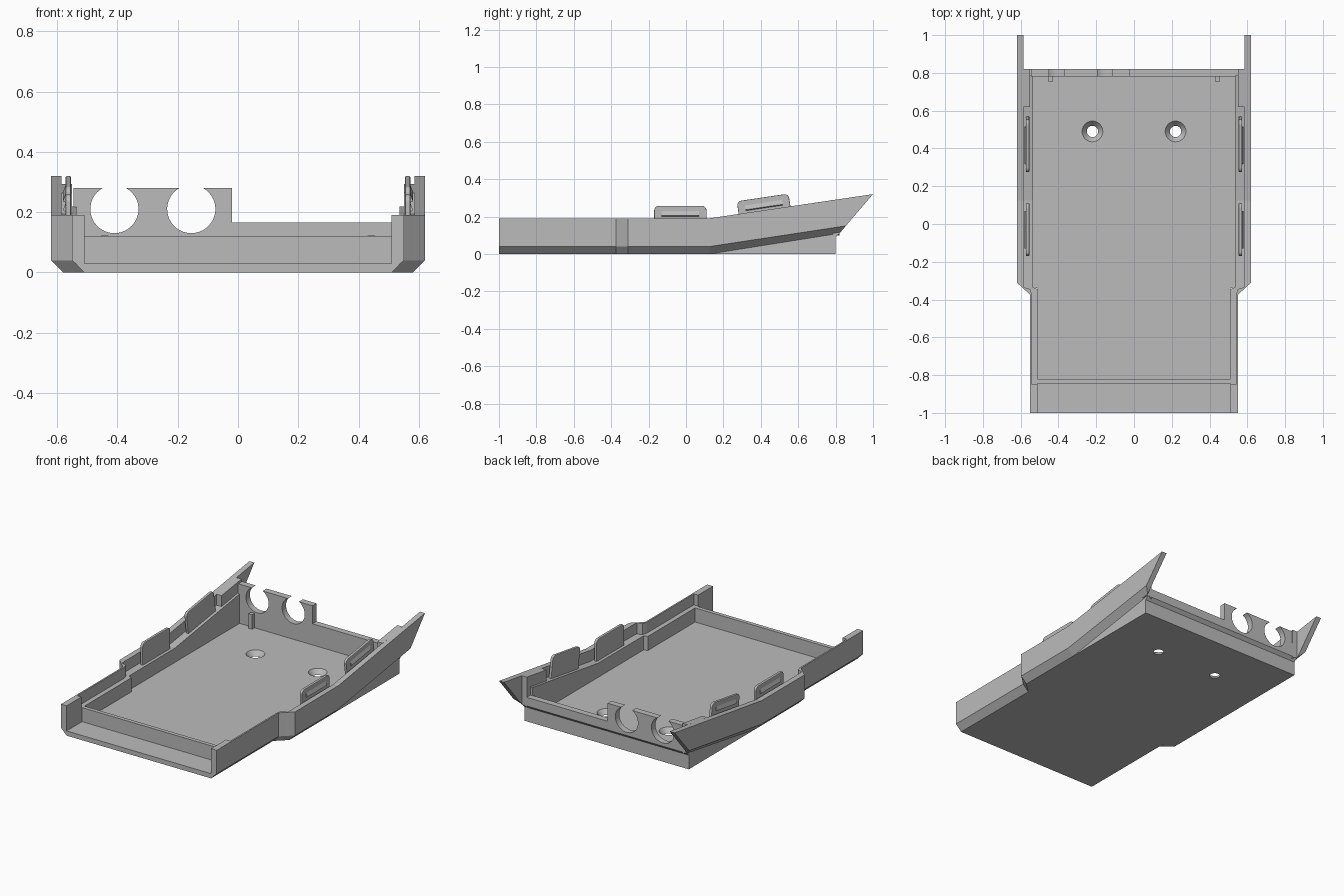
import bpy, bmesh, math
from mathutils import Matrix, Vector

cube = bpy.data.objects.get("Cube")
if cube:
    bpy.data.objects.remove(cube)

grey = bpy.data.materials.new("plain_grey")
grey.use_nodes = True
grey.diffuse_color = (0.5, 0.5, 0.5, 1)
grey.node_tree.nodes["Principled BSDF"].inputs["Base Color"].default_value = (0.5, 0.5, 0.5, 1)


def loft(name, sections, mirror=False, bevel=0):
    """Skin a row of matching closed sections and cap both ends."""
    bm = bmesh.new()
    rings = [[bm.verts.new(p) for p in s] for s in sections]
    n = len(rings[0])
    for a, b in zip(rings, rings[1:]):
        for i in range(n):
            j = (i + 1) % n
            bm.faces.new((a[i], a[j], b[j], b[i]))
    bm.faces.new(rings[0])
    bm.faces.new(rings[-1])
    bmesh.ops.remove_doubles(bm, verts=bm.verts, dist=1e-5)
    bmesh.ops.recalc_face_normals(bm, faces=bm.faces)
    mesh = bpy.data.meshes.new(name)
    bm.to_mesh(mesh)
    bm.free()
    mesh.materials.append(grey)
    ob = bpy.data.objects.new(name, mesh)
    bpy.context.collection.objects.link(ob)
    if bevel:
        mod = ob.modifiers.new("soft_edges", 'BEVEL')
        mod.width, mod.segments = bevel, 2
    if mirror:
        ob.modifiers.new("both_sides", 'MIRROR').use_mirror_merge = False
    return ob


def box(name, x, y, z, mirror=False):
    return loft(name, [[(x[0], v, z[0]), (x[1], v, z[0]), (x[1], v, z[1]), (x[0], v, z[1])]
                       for v in y], mirror)


# Heights along the length: everything rises towards the back
SLOPE, CH = 0.148, 0.04


def rise(y):
    return max(0, y - 0.12) * SLOPE


def keel(y):
    return max(0, y - 0.13) * 0.16


# Floor with two countersunk holes
outline = [(0.51, -1), (0.51, -0.34), (0.535, -0.34), (0.535, 0.79)]
outline += [(-x, y) for x, y in reversed(outline)]
floor = loft("floor", [[(x, y, z) for x, y in outline] for z in (0, 0.03)])
for side in (-1, 1):
    rings = []
    for r, z in ((0.0217, -0.01), (0.0633, 0.04)):
        rings.append([(side * 0.22 + r * math.cos(k * math.tau / 32),
                       0.49 + r * math.sin(k * math.tau / 32), z) for k in range(32)])
    cutter = loft("hole_cutter", rings)
    cutter.hide_render = True
    mod = floor.modifiers.new("hole", 'BOOLEAN')
    mod.operation, mod.solver, mod.object = 'DIFFERENCE', 'EXACT', cutter
    bpy.context.view_layer.objects.active = floor
    bpy.ops.object.modifier_apply(modifier=mod.name)
    bpy.data.objects.remove(cutter)


# Side walls: stations of (y, outer x, wall inner x, ledge inner x)
front = [(-1, 0.55, 0.54, 0.51), (-0.85, 0.55, 0.54, 0.51)]
middle = [(-0.375, 0.55, 0.54, 0.51), (-0.345, 0.582, 0.55, 0.51),
          (-0.335, 0.593, 0.582, 0.535), (-0.31, 0.62, 0.585, 0.535),
          (0.125, 0.62, 0.585, 0.535)]
back = [(0.785, 0.62, 0.585, 0.535)]


def wall_section(y, xo, w, xi, slant=False):
    zb, zt = keel(y), 0.32 if slant else 0.19 + rise(y)
    pts = [(w, zb + CH - (xo - w)), (xo, zb + CH), (xo, zt), (w, zt)]
    return [(x, y + (z - 0.11) * 0.857 if slant else y, z) for x, z in pts]


def ledge_section(y, xo, w, xi, top=None):
    zb, zt = keel(y), top or 0.12 + rise(y)
    pts = [(xi, 0), (xo - CH, 0), (xo - CH, zb + 0.0002),
           (w, zb + CH - (xo - w) + 0.0004), (w, zt), (xi, zt)]
    return [(x, y, z) for x, z in pts]


loft("side_wall", [wall_section(*s) for s in front + middle]
     + [wall_section(0.82, 0.62, 0.585, 0, slant=True)], mirror=True)
loft("side_ledge", [ledge_section(*s) for s in front[1:] + middle + back], mirror=True)
loft("front_post", [ledge_section(*s, top=0.19) for s in front], mirror=True)

# Thick rear end of each side wall
loft("rear_corner_block", [[(0.55, y, 0.1), (0.587, y, 0.12),
                            (0.587, y, 0.19 + rise(y)), (0.55, y, 0.19 + rise(y))]
                           for y in (0.62, 0.82)], mirror=True)

# Low wall behind the front shelf
box("front_wall", (-0.515, 0.515), (-0.845, -0.82), (0.02, 0.12))

# Rear wall: stepped top with two round openings
R, ZC, TOP = 0.08, 0.21, 0.28
gap = math.asin((TOP - ZC) / R)
profile = [(-0.587, 0.11), (-0.587, 0.2), (-0.545, 0.2), (-0.545, TOP)]
for cx in (-0.41, -0.155):
    start, sweep = math.pi - gap, math.pi + 2 * gap
    for k in range(33):
        a = start + sweep * k / 32
        profile.append((cx + R * math.cos(a), ZC + R * math.sin(a)))
profile += [(-0.02, TOP), (-0.02, 0.165), (0.587, 0.165), (0.587, 0.11)]
loft("rear_wall", [[(x, y, z) for x, z in profile] for y in (0.78, 0.82)])
base = [(0.78, 0), (0.80, 0), (0.80, 0.09), (0.82, 0.11), (0.78, 0.11)]
loft("rear_base", [[(x, y, z) for y, z in base] for x in (-0.58, 0.58)])

# Small pegs against the rear wall
box("rear_peg", (0.43, 0.455), (0.755, 0.785), (0.03, 0.122), mirror=True)


# Clip tabs with a snap rib on the outer face
def clip(name, y0, tilt):
    place = Matrix.Translation((0, y0, 0.12 + rise(y0))) @ Matrix.Rotation(tilt, 4, 'X')
    rad, half, top = 0.025, 0.14, 0.138
    pts = [(half, -0.01)]
    for side, a0 in ((1, 0), (-1, 90)):
        for k in range(6):
            a = math.radians(a0 + 18 * k)
            pts.append((side * (half - rad) + rad * math.cos(a), top - rad + rad * math.sin(a)))
    pts.append((-half, -0.01))
    loft(name + "_tab", [[place @ Vector((x, u, v)) for u, v in pts] for x in (0.554, 0.572)],
         mirror=True, bevel=0.004)
    rib = [(0.57, 0.08), (0.581, 0.086), (0.57, 0.115)]
    loft(name + "_rib", [[place @ Vector((x, u, v)) for x, v in rib] for u in (-0.1, 0.1)],
         mirror=True)


clip("front_clip", -0.03, 0)
clip("rear_clip", 0.43, math.atan(SLOPE))
